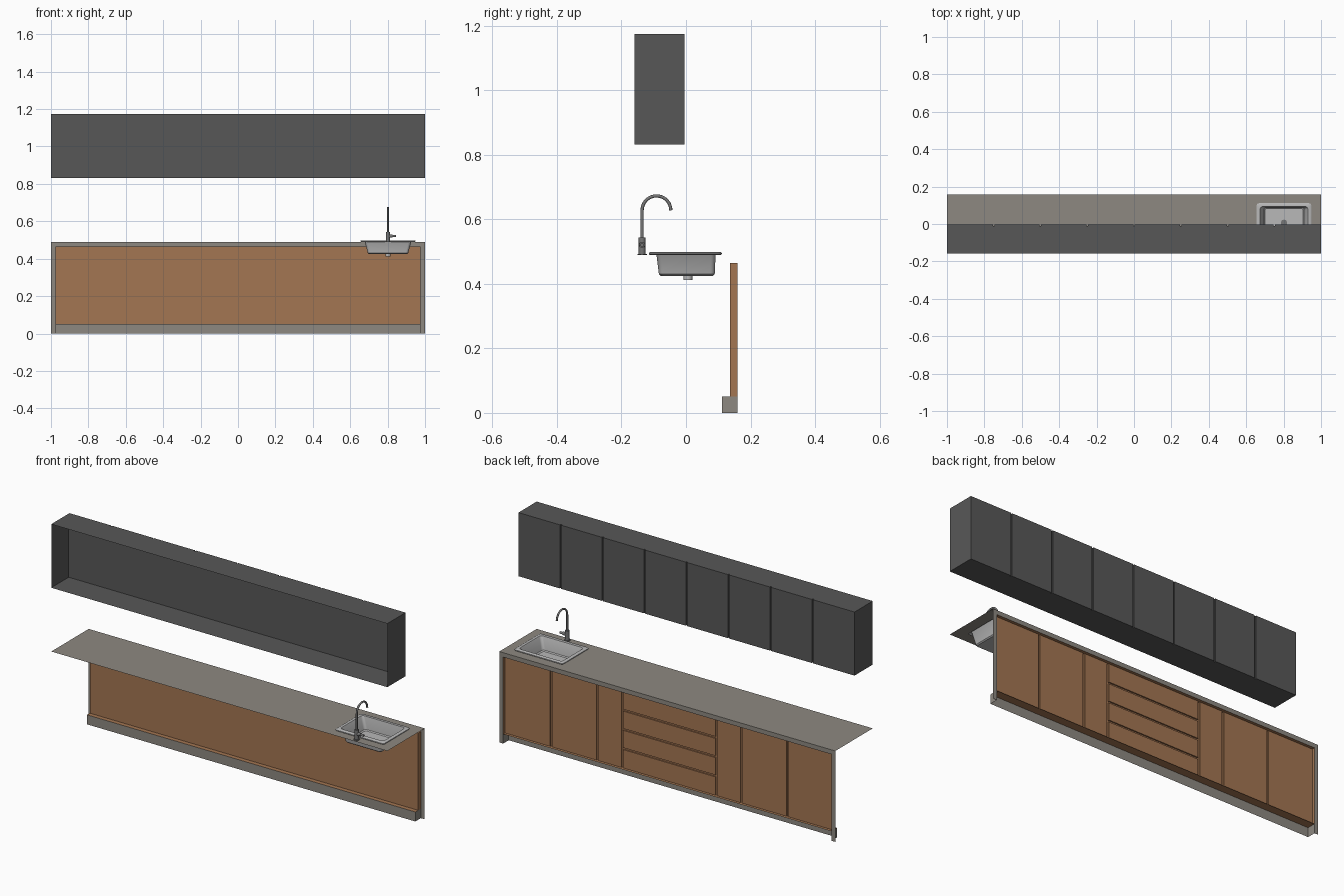
import bpy, bmesh, math
from mathutils import Matrix, Vector

if "Cube" in bpy.data.objects:
    bpy.data.objects.remove(bpy.data.objects["Cube"])


def material(name, rgb):
    m = bpy.data.materials.new(name)
    m.diffuse_color = (*rgb, 1)
    m.use_nodes = True
    m.node_tree.nodes["Principled BSDF"].inputs["Base Color"].default_value = m.diffuse_color
    return m


STONE = material("warm grey stone", (0.27, 0.25, 0.22))
WOOD = material("brown wood", (0.37, 0.18, 0.084))
DARK = material("charcoal", (0.097, 0.097, 0.097))
STEEL = material("light steel", (0.48, 0.48, 0.48))
CHROME = material("dark chrome", (0.18, 0.18, 0.18))


def finish(name, bm, mat, smooth=False):
    me = bpy.data.meshes.new(name)
    bm.to_mesh(me)
    bm.free()
    me.materials.append(mat)
    ob = bpy.data.objects.new(name, me)
    bpy.context.collection.objects.link(ob)
    if smooth:
        bpy.ops.object.select_all(action='DESELECT')
        ob.select_set(True)
        bpy.context.view_layer.objects.active = ob
        bpy.ops.object.shade_smooth_by_angle(angle=math.radians(35))
    return ob


def add_rect(bm, a, b):
    """Axis-aligned rectangle between two corners that share one coordinate."""
    k = [i for i in range(3) if abs(a[i] - b[i]) < 1e-9][0]
    u, v = [i for i in range(3) if i != k]
    vs = []
    for s, t in ((a[u], a[v]), (b[u], a[v]), (b[u], b[v]), (a[u], b[v])):
        p = [a[k]] * 3
        p[u], p[v] = s, t
        vs.append(bm.verts.new(p))
    bm.faces.new(vs)


def panels(name, rects, mat):
    bm = bmesh.new()
    for a, b in rects:
        add_rect(bm, a, b)
    bmesh.ops.remove_doubles(bm, verts=bm.verts, dist=1e-5)
    return finish(name, bm, mat)


def box(name, a, b, mat):
    bm = bmesh.new()
    c = [(p + q) / 2 for p, q in zip(a, b)]
    s = [q - p for p, q in zip(a, b)]
    bmesh.ops.create_cube(bm, size=1, matrix=Matrix.Translation(c) @ Matrix.Diagonal((*s, 1)))
    return finish(name, bm, mat)


def cylinder(name, p, q, r, mat):
    p, q = Vector(p), Vector(q)
    rot = (q - p).to_track_quat('Z', 'Y').to_matrix().to_4x4()
    bm = bmesh.new()
    bmesh.ops.create_cone(bm, cap_ends=True, segments=24, radius1=r, radius2=r,
                          depth=(q - p).length, matrix=Matrix.Translation((p + q) / 2) @ rot)
    return finish(name, bm, mat, True)


Y, TOP = 0.159, 0.489               # half depth, counter height
XI, Z0, Z1 = 0.977, 0.051, 0.465    # opening of the stone frame
YK, YB, YD = 0.112, 0.136, 0.143    # kick, carcass and door planes

# Upper cabinet: thin shell, open towards the wall (-y)
U0, U1, YU = 0.832, 1.174, -0.011
panels("upper_cabinet_shell", [
    ((-1, -Y, U1), (1, YU, U1)), ((-1, -Y, U0), (1, YU, U0)),
    ((-1, -Y, U0), (-1, YU, U1)), ((1, -Y, U0), (1, YU, U1)),
    ((-1, YU, U0), (1, YU, U1))], DARK)
for i in range(8):
    x0, x1 = -1 + i * 0.25, -0.75 + i * 0.25
    box(f"upper_door_{i + 1}", (x0 + (0.004 if i else 0), YU, U0),
        (x1 - (0.004 if i < 7 else 0), -0.004, U1), DARK)

# Counter top with sink cut-out
xs = [-1, 0.667, 0.937, 1]
ys = [-Y, -0.1, 0.1, Y]
panels("counter_top", [((xs[i], ys[j], TOP), (xs[i + 1], ys[j + 1], TOP))
                       for i in range(3) for j in range(3) if (i, j) != (1, 1)], STONE)

# Stone frame around the cabinet fronts, and recessed kick
panels("stone_frame", [
    ((-1, Y, 0), (-XI, Y, TOP)), ((XI, Y, 0), (1, Y, TOP)),
    ((-XI, Y, Z1), (XI, Y, TOP))], STONE)
panels("kick_board", [
    ((-XI, YK, 0), (XI, YK, Z0)),
    ((-XI, YK, 0), (-XI, Y, Z0)), ((XI, YK, 0), (XI, Y, Z0))], STONE)

# Wood carcass: back plane and reveals
panels("lower_carcass", [
    ((-XI, YB, Z0), (XI, YB, Z1)), ((-XI, YB, Z1), (XI, Y, Z1)),
    ((-XI, YK, Z0), (XI, Y, Z0)),
    ((-XI, YB, Z0), (-XI, Y, Z1)), ((XI, YB, Z0), (XI, Y, Z1))], WOOD)

# Lower doors, mirrored about the drawers
G = 0.005
for side, s in (("left", -1), ("right", 1)):
    for n, (a, b) in enumerate(((0.28, 0.428), (0.428, 0.703), (0.703, XI))):
        lo, hi = sorted((s * (a + G), s * (b - (G if n < 2 else 0))))
        box(f"{side}_door_{n + 1}", (lo, YB, Z0), (hi, YD, Z1), WOOD)

# Four drawers
step = (Z1 - Z0) / 4
for i in range(4):
    box(f"drawer_{i + 1}", (-0.28 + G, YB, Z0 + i * step + (G if i else 0)),
        (0.28 - G, YD, Z0 + (i + 1) * step - (G if i < 3 else 0)), WOOD)


# Sink: lofted rounded rectangles
def ring(bm, x0, x1, y0, y1, r, z):
    out = []
    for cx, cy, a0 in ((x1 - r, y1 - r, 0), (x0 + r, y1 - r, 90),
                       (x0 + r, y0 + r, 180), (x1 - r, y0 + r, 270)):
        for k in range(6):
            a = math.radians(a0 + k * 18)
            out.append(bm.verts.new((cx + r * math.cos(a), cy + r * math.sin(a), z)))
    return out


bm = bmesh.new()
rings = [ring(bm, *p) for p in (
    (0.660, 0.944, -0.111, 0.107, 0.010, 0.489),
    (0.656, 0.948, -0.115, 0.111, 0.012, 0.492),
    (0.656, 0.948, -0.115, 0.111, 0.012, 0.496),
    (0.659, 0.945, -0.112, 0.108, 0.011, 0.498),
    (0.674, 0.930, -0.094, 0.093, 0.014, 0.498),
    (0.677, 0.927, -0.092, 0.092, 0.014, 0.494),
    (0.694, 0.910, -0.084, 0.089, 0.014, 0.430),
    (0.700, 0.904, -0.079, 0.084, 0.012, 0.425))]
for a, b in zip(rings, rings[1:]):
    for i in range(len(a)):
        j = (i + 1) % len(a)
        bm.faces.new((a[i], a[j], b[j], b[i]))
bm.faces.new(rings[-1])
bmesh.ops.recalc_face_normals(bm, faces=bm.faces)
finish("sink_basin", bm, STEEL, True)
cylinder("sink_drain_pipe", (0.802, 0.006, 0.412), (0.802, 0.006, 0.424), 0.014, STEEL)
cylinder("sink_drain_ring", (0.802, 0.006, 0.4245), (0.802, 0.006, 0.427), 0.017, CHROME)

# Faucet: body, side handle and swan-neck spout
FX, FY = 0.802, -0.136
cylinder("faucet_foot", (FX, FY, TOP), (FX, FY, 0.493), 0.015, CHROME)
cylinder("faucet_body", (FX, FY, 0.493), (FX, FY, 0.543), 0.0105, CHROME)
cylinder("faucet_handle", (FX, FY, 0.521), (FX + 0.024, FY, 0.521), 0.009, CHROME)
cylinder("faucet_lever", (FX + 0.024, FY, 0.521), (FX + 0.043, FY, 0.521), 0.006, CHROME)

R = 0.0445
path = [(FX, FY, 0.54)]
path += [(FX, FY + R - R * math.cos(math.pi * k / 18), 0.628 + R * math.sin(math.pi * k / 18))
         for k in range(19)]
cu = bpy.data.curves.new("faucet_spout", 'CURVE')
cu.dimensions = '3D'
cu.bevel_depth = 0.005
cu.bevel_resolution = 4
cu.use_fill_caps = True
sp = cu.splines.new('POLY')
sp.points.add(len(path) - 1)
for pt, co in zip(sp.points, path):
    pt.co = (*co, 1)
cu.materials.append(CHROME)
spout = bpy.data.objects.new("faucet_spout", cu)
bpy.context.collection.objects.link(spout)
bpy.ops.object.select_all(action='DESELECT')
spout.select_set(True)
bpy.context.view_layer.objects.active = spout
bpy.ops.object.convert(target='MESH')
bpy.ops.object.shade_smooth_by_angle(angle=math.radians(35))
